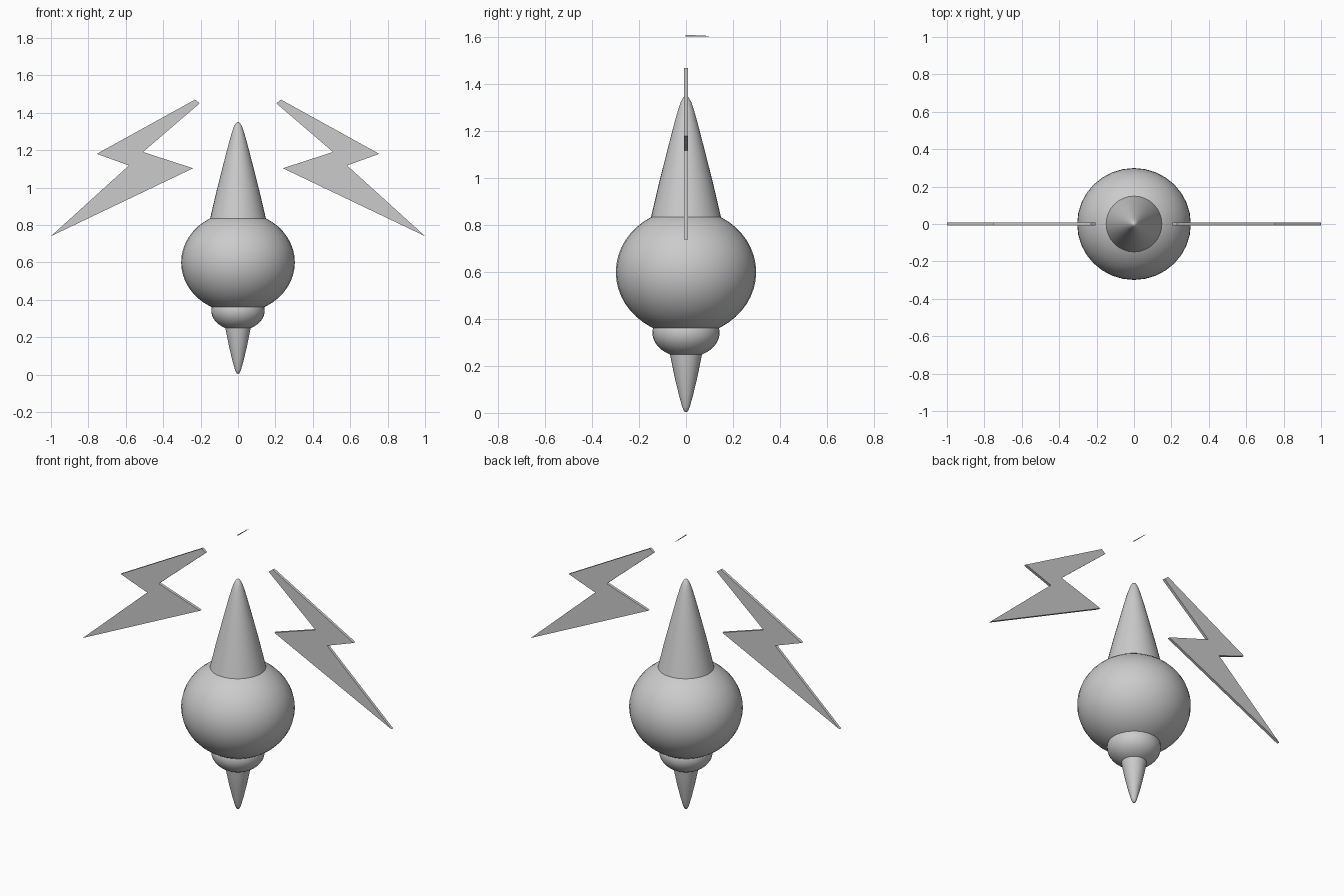
import bpy, bmesh, math

if "Cube" in bpy.data.objects:
    bpy.data.objects.remove(bpy.data.objects["Cube"])

grey = bpy.data.materials.new("plain grey")
grey.diffuse_color = (0.6, 0.6, 0.6, 1)
grey.use_nodes = True
grey.node_tree.nodes["Principled BSDF"].inputs["Base Color"].default_value = grey.diffuse_color


def make_object(name, bm, angle=180):
    bmesh.ops.recalc_face_normals(bm, faces=bm.faces[:])
    mesh = bpy.data.meshes.new(name)
    bm.to_mesh(mesh)
    bm.free()
    mesh.materials.append(grey)
    ob = bpy.data.objects.new(name, mesh)
    bpy.context.collection.objects.link(ob)
    bpy.ops.object.select_all(action='DESELECT')
    ob.select_set(True)
    bpy.context.view_layer.objects.active = ob
    bpy.ops.object.shade_smooth_by_angle(angle=math.radians(angle))
    return ob


def lathe(name, profile, segments=32):
    """Spin a (radius, z) profile around the z axis."""
    bm = bmesh.new()
    verts = [bm.verts.new((r, 0, z)) for r, z in profile]
    edges = [bm.edges.new(p) for p in zip(verts, verts[1:])]
    bmesh.ops.spin(bm, geom=verts + edges, cent=(0, 0, 0), axis=(0, 0, 1),
                   angle=math.tau, steps=segments)
    bmesh.ops.remove_doubles(bm, verts=bm.verts[:], dist=0.0005)
    return make_object(name, bm)


def ball(name, size, z):
    bm = bmesh.new()
    bmesh.ops.create_uvsphere(bm, u_segments=32, v_segments=24, radius=1)
    bmesh.ops.scale(bm, vec=size, verts=bm.verts[:])
    bmesh.ops.translate(bm, vec=(0, 0, z), verts=bm.verts[:])
    return make_object(name, bm)


# Round body, collar below it, and the two blunt spikes
ball("body", (0.304, 0.299, 0.27), 0.60)
ball("collar", (0.143, 0.143, 0.106), 0.342)
lathe("top_spike", [(0.165, 0.77), (0.149, 0.835), (0.115, 0.98), (0.082, 1.11),
                    (0.051, 1.23), (0.034, 1.29), (0.022, 1.325),
                    (0.011, 1.345), (0, 1.352)])
lathe("bottom_spike", [(0, 0.003), (0.008, 0.007), (0.016, 0.025), (0.03, 0.075),
                       (0.048, 0.15), (0.068, 0.25), (0.072, 0.29)])

# Thin lightning bolts with bevelled rims, one on each side
OUTLINE = [(0.23, 1.47), (0.755, 1.18), (0.583, 1.118), (1.0, 0.74),
           (0.24, 1.103), (0.508, 1.19), (0.205, 1.45)]


def bolt(name, side):
    bm = bmesh.new()
    rim = [bm.verts.new((side * x, 0, z)) for x, z in OUTLINE]
    for y in (-0.008, 0.008):
        face = bm.faces.new(rim if y < 0 else rim[::-1])
        bmesh.ops.inset_region(bm, faces=[face], thickness=0.012,
                               use_even_offset=True, use_boundary=True)
        for v in face.verts:
            v.co.y = y
    return make_object(name, bm, 50)


bolt("right_bolt", 1)
bolt("left_bolt", -1)

# Tiny flat sliver floating above the tip
bm = bmesh.new()
bm.faces.new([bm.verts.new(p) for p in
              ((0, -0.003, 1.604), (0, 0.106, 1.604), (0, 0.08, 1.608), (0, -0.003, 1.611))])
make_object("sliver", bm)
